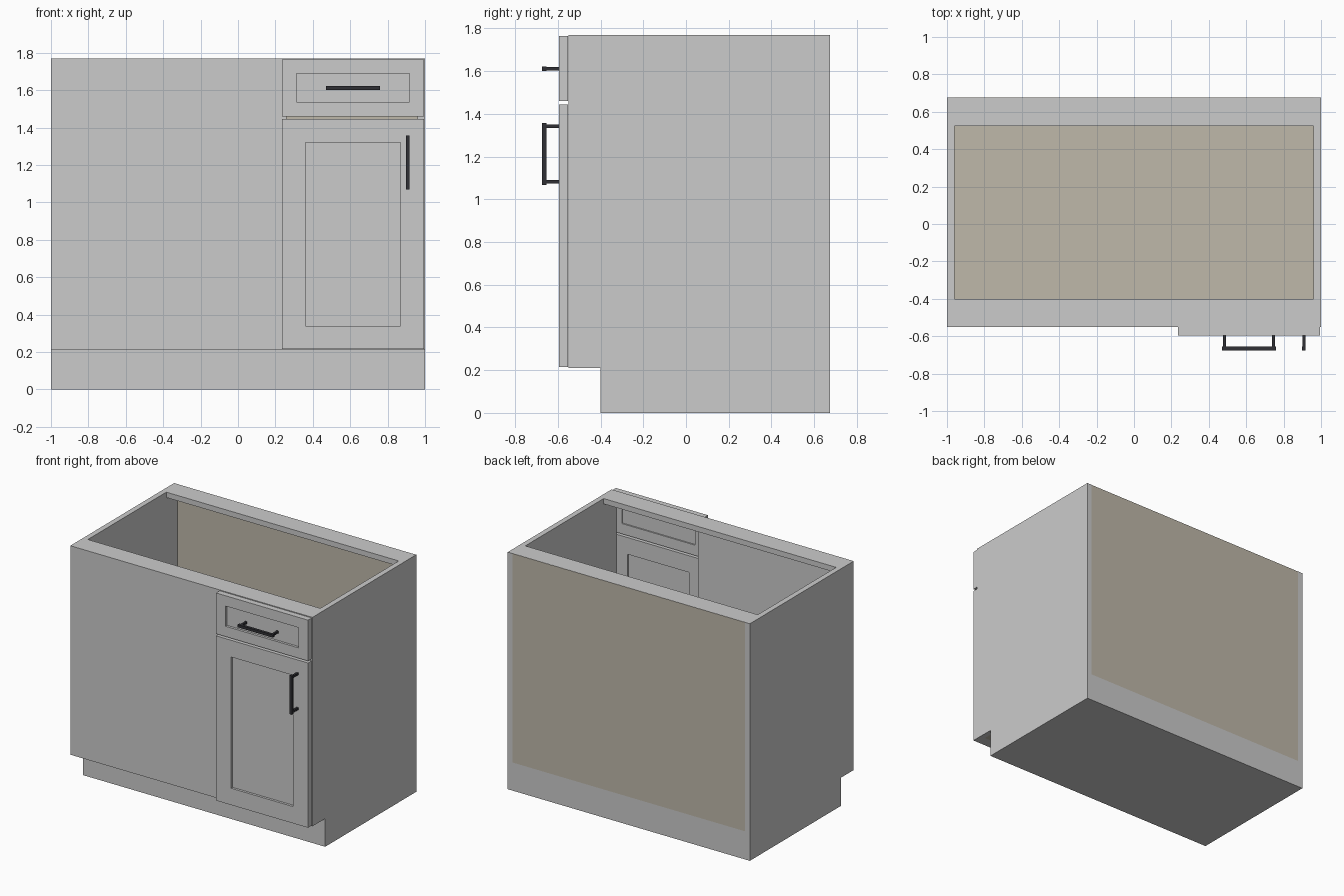
import bpy

if "Cube" in bpy.data.objects:
    bpy.data.objects.remove(bpy.data.objects["Cube"])


def material(name, color):
    m = bpy.data.materials.new(name)
    m.diffuse_color = (*color, 1)
    m.use_nodes = True
    m.node_tree.nodes["Principled BSDF"].inputs["Base Color"].default_value = m.diffuse_color
    return m


TAN = material("tan_board", (0.52, 0.48, 0.40))
BLACK = material("black_metal", (0.03, 0.03, 0.035))


def box(name, x, y, z, mat=None):
    """Axis-aligned box from (min, max) ranges."""
    v = [(a, b, c) for a in x for b in y for c in z]
    f = [(0, 1, 3, 2), (4, 6, 7, 5), (0, 4, 5, 1),
         (2, 3, 7, 6), (0, 2, 6, 4), (1, 5, 7, 3)]
    me = bpy.data.meshes.new(name)
    me.from_pydata(v, [], f)
    ob = bpy.data.objects.new(name, me)
    bpy.context.collection.objects.link(ob)
    if mat:
        me.materials.append(mat)
    return ob


W, T = 1.0, 0.04                 # half width, board thickness
FRONT, BACK = -0.55, 0.675
Z0, Z1 = 0.21, 1.77
IN = W - T
OPEN_X = 0.26                    # left edge of the front opening

# Plinth set back under the front
box("plinth", (-W, W), (-0.40, BACK), (0, Z0))

# Sides and the blind front panel, which covers the left side's edge
box("left_side", (-W, -IN), (FRONT + T, BACK), (Z0, Z1))
box("right_side", (IN, W), (FRONT, BACK), (Z0, Z1))
box("blind_front_panel", (-W, OPEN_X), (FRONT, FRONT + T), (Z0, Z1))

# Bottom and back boards
box("bottom_board", (-IN, IN), (FRONT + T, BACK - 0.015), (Z0, Z0 + T), TAN)
box("back_board", (-IN, IN), (BACK - 0.015, BACK), (Z0, Z1 - 0.001), TAN)

# Top stretchers, and edge rails above and below the opening
box("front_stretcher", (-IN, IN), (FRONT + T, -0.40), (Z1 - T, Z1))
box("back_stretcher", (-IN, IN), (0.525, BACK - 0.001), (Z1 - T, Z1))
for name, z in (("top_edge_rail", Z1 - T), ("bottom_edge_rail", Z0)):
    box(name, (OPEN_X, IN), (FRONT, FRONT + T), (z, z + T))


def framed_front(name, x, z, stile, rail):
    """Shaker front: two stiles, two rails and a recessed panel."""
    y = (-0.595, FRONT - 0.002)
    xi, zi = (x[0] + stile, x[1] - stile), (z[0] + rail, z[1] - rail)
    box(name + "_left_stile", (x[0], xi[0]), y, z)
    box(name + "_right_stile", (xi[1], x[1]), y, z)
    box(name + "_bottom_rail", xi, y, (z[0], zi[0]))
    box(name + "_top_rail", xi, y, (zi[1], z[1]))
    box(name + "_panel", xi, (-0.577, -0.562), zi)


framed_front("door", (0.235, 0.995), (0.215, 1.445), 0.125, 0.125)
framed_front("drawer", (0.235, 0.995), (1.46, 1.765), 0.078, 0.077)


def handle(name, cx, cz, vertical):
    """Square bar pull on two posts."""
    def part(label, lo, hi, r, y):
        along, across = (lo, hi), (-r, r)
        x, z = (across, along) if vertical else (along, across)
        box(name + label, (cx + x[0], cx + x[1]), y,
            (cz + z[0], cz + z[1]), BLACK)
    part("_bar", -0.145, 0.145, 0.01, (-0.675, -0.654))
    for s, c in (("_post_a", -0.13), ("_post_b", 0.13)):
        part(s, c - 0.008, c + 0.008, 0.008, (-0.654, -0.595))


handle("drawer_handle", 0.615, 1.612, False)
handle("door_handle", 0.908, 1.213, True)
